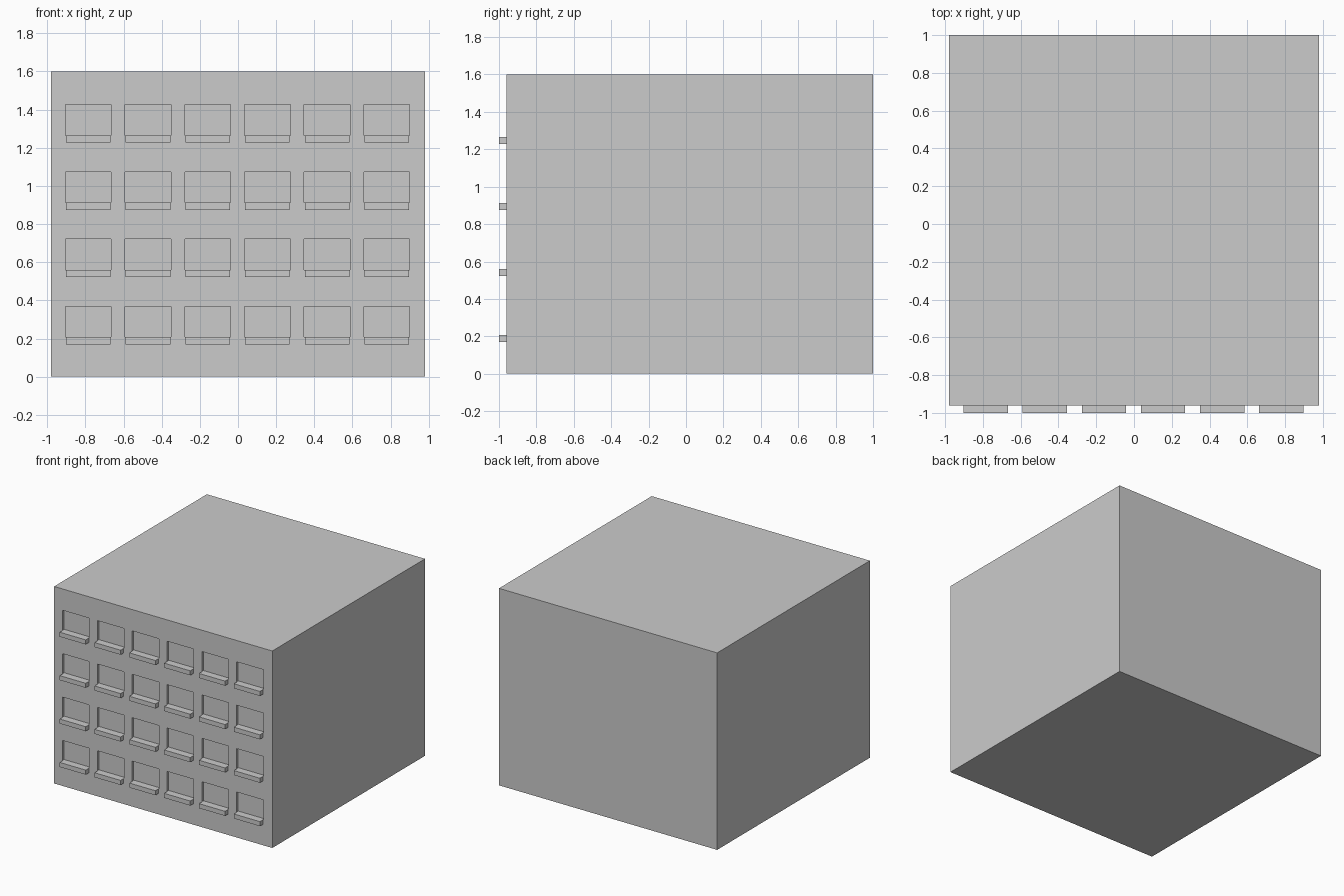
import bpy, bmesh
from mathutils import Matrix, Vector

if "Cube" in bpy.data.objects:
    bpy.data.objects.remove(bpy.data.objects["Cube"])

COLS = [-0.785 + 0.313 * i for i in range(6)]   # window centres in x
ROWS = [0.207 + 0.3525 * i for i in range(4)]   # sill tops in z
FRONT = -0.96


def boxes(name, bounds):
    """One object made of axis-aligned boxes (x0, x1, y0, y1, z0, z1)."""
    bm = bmesh.new()
    for x0, x1, y0, y1, z0, z1 in bounds:
        centre = Vector((x0 + x1, y0 + y1, z0 + z1)) / 2
        size = Matrix.Diagonal((x1 - x0, y1 - y0, z1 - z0, 1))
        bmesh.ops.create_cube(bm, size=1, matrix=Matrix.Translation(centre) @ size)
    mesh = bpy.data.meshes.new(name)
    bm.to_mesh(mesh)
    bm.free()
    obj = bpy.data.objects.new(name, mesh)
    bpy.context.collection.objects.link(obj)
    return obj


# Main block
building = boxes("building_block", [(-0.98, 0.98, FRONT, 1.0, 0, 1.6)])

# Shallow window recesses cut into the front
cutter = boxes("window_cutter", [
    (x - 0.12, x + 0.12, FRONT - 0.03, FRONT + 0.02, z, z + 0.162)
    for x in COLS for z in ROWS])
cutter.hide_render = True
cutter.hide_set(True)
cut = building.modifiers.new("window_recesses", 'BOOLEAN')
cut.operation = 'DIFFERENCE'
cut.solver = 'EXACT'
cut.object = cutter

# Projecting ledge under every window
boxes("window_sills", [
    (x - 0.117, x + 0.117, -1.0, FRONT, z - 0.037, z)
    for x in COLS for z in ROWS])
